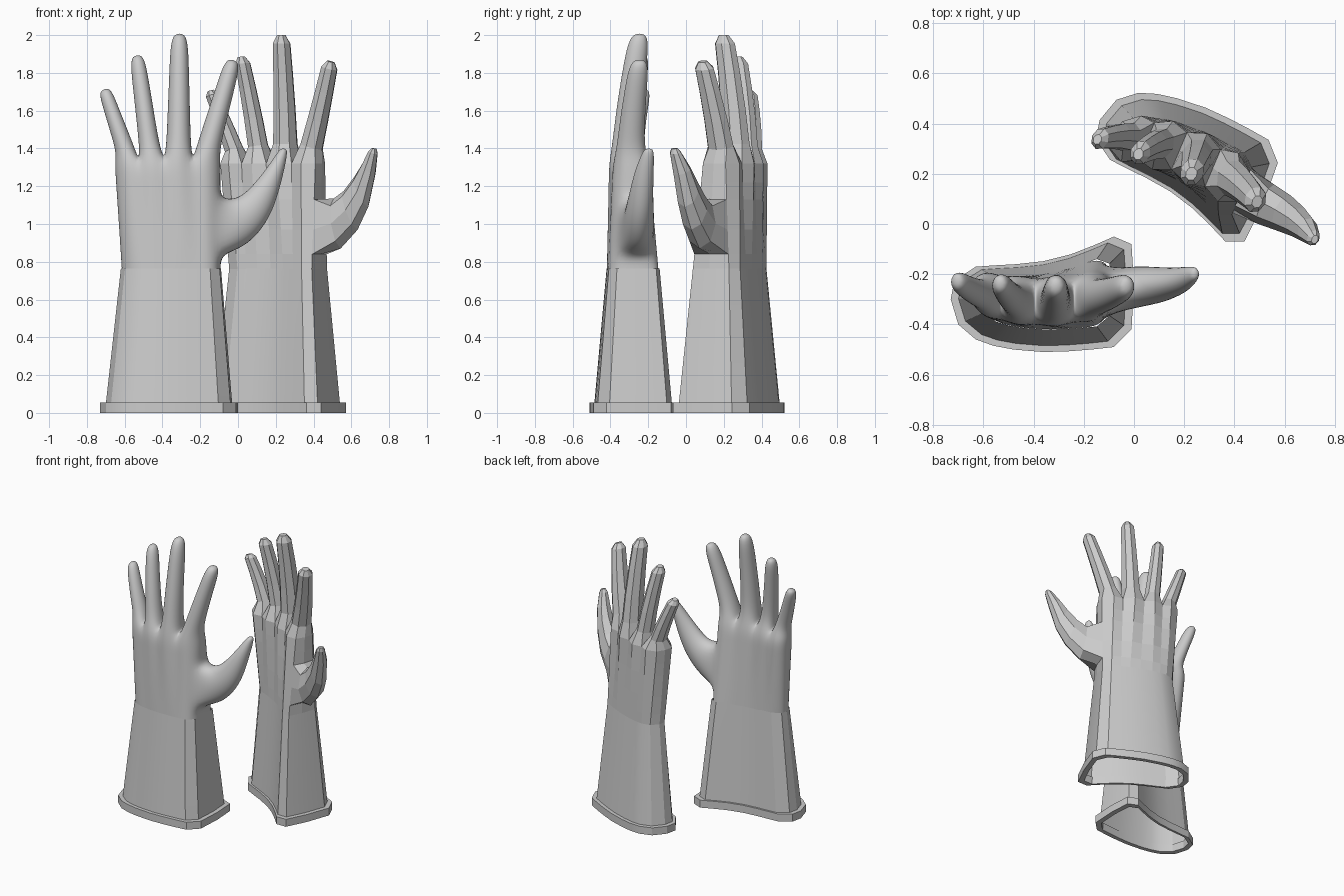
import bpy, bmesh, math
from mathutils import Vector, Matrix

if "Cube" in bpy.data.objects:
    bpy.data.objects.remove(bpy.data.objects["Cube"])

# Gauntlet brim outline (x, y): back of hand left to right, side, palm right to left, side
BRIM = [(-.70, -.40), (-.63, -.46), (-.56, -.485), (-.48, -.50), (-.36, -.51), (-.26, -.507),
        (-.17, -.50), (-.08, -.49), (-.01, -.42), (0, -.24), (-.01, -.08), (-.08, -.05),
        (-.16, -.085), (-.25, -.12), (-.36, -.148), (-.47, -.16), (-.56, -.165),
        (-.63, -.17), (-.715, -.225), (-.73, -.30)]
# Knuckle row: column x, mid y, half thickness
KNUCKLE_X = [-.645, -.585, -.525, -.46, -.39, -.315, -.24, -.17, -.10]
KNUCKLE_Y = [-.27, -.28, -.295, -.305, -.31, -.31, -.30, -.29, -.28]
KNUCKLE_H = [.06, .10, .08, .105, .08, .108, .08, .105, .065]
# Fingers: base x, z, y; tip x, z, y; half width at base and tip
FINGERS = [(-.585, 1.36, -.285, -.708, 1.705, -.225, .052, .035),
           (-.462, 1.36, -.31, -.535, 1.885, -.235, .056, .040),
           (-.315, 1.36, -.315, -.310, 2.00, -.245, .068, .046),
           (-.170, 1.36, -.295, -.025, 1.86, -.245, .064, .043)]
# Thumb: lower edge x, z; upper edge x, z; mid y; half depth
THUMB = [(.03, .87, -.01, 1.135, -.25, .085), (.13, .97, .05, 1.175, -.245, .075),
         (.195, 1.09, .115, 1.25, -.235, .062), (.24, 1.26, .165, 1.315, -.22, .05),
         (.262, 1.37, .212, 1.385, -.20, .032), (.258, 1.398, .232, 1.402, -.197, .018)]


def section(sx, sy, cx=-.365):
    return [Vector((cx + (x + .365) * sx, -.28 + (y + .28) * sy)) for x, y in BRIM]


WRIST = section(.726, .61, -.355)
KNUCKLES = ([Vector((x, y - h)) for x, y, h in zip(KNUCKLE_X, KNUCKLE_Y, KNUCKLE_H)]
            + [Vector((-.09, -.28))]
            + [Vector((x, y + h)) for x, y, h in list(zip(KNUCKLE_X, KNUCKLE_Y, KNUCKLE_H))[::-1]]
            + [Vector((-.655, -.27))])


def add_ring(bm, pts, z):
    return [bm.verts.new((p.x, p.y, z)) for p in pts]


def bridge(bm, a, b, skip=()):
    n = len(a)
    for i in range(n):
        if i not in skip:
            bm.faces.new((a[i], a[(i + 1) % n], b[(i + 1) % n], b[i]))


def octagon(bm, edge, opposite, y, depth, start, grow):
    """Eight-sided ring spanning two (x, z) edge points."""
    e, o = Vector(edge), Vector(opposite)
    c, r = (e + o) / 2, (e - o) / 2 * grow
    out = []
    for k in range(8):
        a = math.radians(start + 45 * k)
        p = c + r * math.cos(a)
        out.append(bm.verts.new((p.x, y + depth * grow * math.sin(a), p.y)))
    return out


def finish(bm, name, matrix, smooth, levels):
    bm.transform(matrix)
    bmesh.ops.recalc_face_normals(bm, faces=bm.faces)
    me = bpy.data.meshes.new(name)
    bm.to_mesh(me)
    bm.free()
    ob = bpy.data.objects.new(name, me)
    bpy.context.collection.objects.link(ob)
    if levels:
        sub = ob.modifiers.new("Rounding", 'SUBSURF')
        sub.levels = sub.render_levels = levels
        for p in me.polygons:
            p.use_smooth = True
    elif smooth:
        bpy.ops.object.select_all(action='DESELECT')
        bpy.context.view_layer.objects.active = ob
        ob.select_set(True)
        bpy.ops.object.shade_smooth_by_angle(angle=math.radians(25))
    return ob


def make_cuff(name, matrix):
    bm = bmesh.new()
    # Flared wall, then the brim band and its underside
    base = section(.915, .89)
    rings = [add_ring(bm, WRIST, .765)]
    for t in (.36, 1):
        rings.append(add_ring(bm, [w.lerp(b, t) for w, b in zip(WRIST, base)], .765 - .71 * t))
    rings.append(add_ring(bm, section(1, 1), .055))
    rings.append(add_ring(bm, section(1, 1), 0))
    rings.append(add_ring(bm, section(.90, .87), 0))
    rings.append(add_ring(bm, section(.89, .86), .055))
    for a, b in zip(rings, rings[1:]):
        bridge(bm, a, b)
    finish(bm, name, matrix, True, 0)


def make_hand(name, matrix, levels):
    bm = bmesh.new()
    grow = 1.08 if levels else 1.0
    # Palm
    palm = []
    for z in (.76, .84, .97, 1.13, 1.22, 1.32):
        t = (z - .76) / .56
        palm.append(add_ring(bm, [w.lerp(k, t) for w, k in zip(WRIST, KNUCKLES)], z))
    for i in range(5):
        bridge(bm, palm[i], palm[i + 1], (8, 9) if i in (1, 2) else ())
    # Thumb, grown from the opening in the palm's side
    lo, mid, hi = palm[1:4]
    prev = [lo[8], lo[9], lo[10], mid[10], hi[10], hi[9], hi[8], mid[8]]
    for lx, lz, ux, uz, y, d in THUMB:
        ring = octagon(bm, (lx, lz), (ux, uz), y, d, -45, grow)
        bridge(bm, prev, ring)
        prev = ring
    bm.faces.new(prev)
    # Fingers, sharing the web points between neighbours
    top = palm[-1]
    webs = [top[19]] + [bm.verts.new((KNUCKLE_X[j], KNUCKLE_Y[j], 1.345)) for j in (2, 4, 6)] + [top[9]]
    for i, (bx, bz, by, tx, tz, ty, wb, wt) in enumerate(FINGERS):
        j = 2 * i
        prev = [top[j], top[j + 1], top[j + 2], webs[i + 1],
                top[16 - j], top[17 - j], top[18 - j], webs[i]]
        b, tip = Vector((bx, bz)), Vector((tx, tz + (.01 if levels else 0)))
        side = Vector((tip.y - b.y, b.x - tip.x)).normalized()
        for t, s in ((.1, 1), (.38, 1), (.68, 1), (.93, 1), (1, .5)):
            c = b.lerp(tip, t)
            w = (wb + (wt - wb) * t) * s
            y = by + (ty - by) * t ** 1.5
            ring = octagon(bm, c + side * w, c - side * w, y, w * 1.2, -135, grow)
            bridge(bm, prev, ring)
            prev = ring
        bm.faces.new(prev)
    finish(bm, name, matrix, False, levels)


# Front glove is rounded; rear glove is its faceted mirror image, turned
front = Matrix.Identity(4)
rear = (Matrix.Translation((.418, -.147, 0)) @ Matrix.Rotation(math.radians(-23), 4, 'Z')
        @ Matrix.Diagonal((1, -1, 1, 1)))
make_cuff("front_glove_cuff", front)
make_hand("front_glove_hand", front, 2)
make_cuff("rear_glove_cuff", rear)
make_hand("rear_glove_hand", rear, 0)
